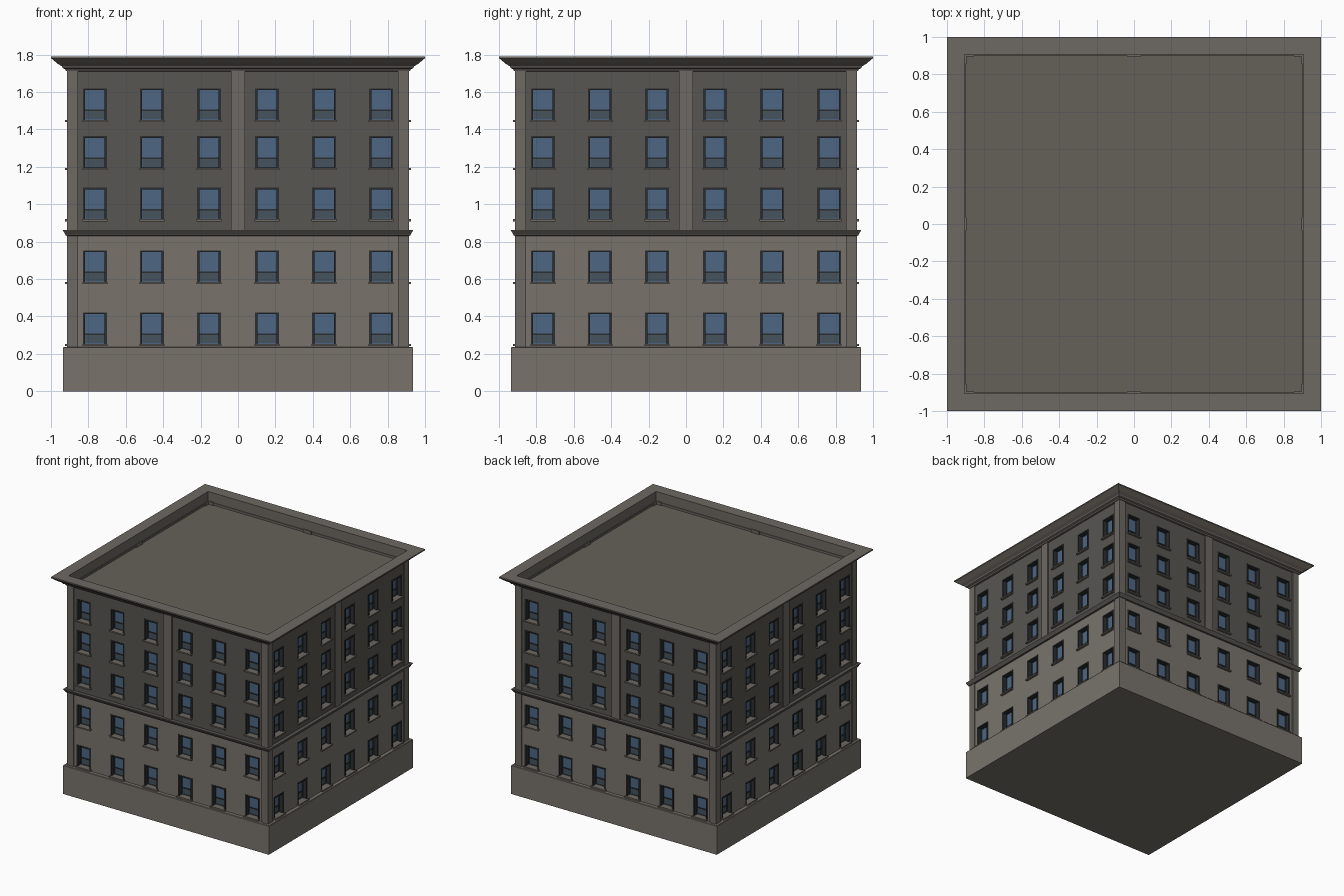
import bpy, bmesh
from math import pi
from mathutils import Matrix, Vector

if "Cube" in bpy.data.objects:
    bpy.data.objects.remove(bpy.data.objects["Cube"])


def mat(name, r, g, b):
    m = bpy.data.materials.new(name)
    m.diffuse_color = (r, g, b, 1)
    m.use_nodes = True
    m.node_tree.nodes["Principled BSDF"].inputs["Base Color"].default_value = m.diffuse_color
    return m


STONE = mat("light_stone", .19, .172, .148)
DARK = mat("dark_stone", .098, .092, .082)
TRIM = mat("trim_stone", .155, .14, .122)
ROOF = mat("roof_grey", .13, .12, .10)
FRAME = mat("window_frame", .025, .027, .03)
GLASS = mat("glass", .075, .135, .23)
SHADE = mat("lower_glass", .06, .085, .11)

W = 0.906                                   # wall half width
XS = [s * x for x in (.155, .46, .765) for s in (-1, 1)]
ROWS = [.245, .577, .913, 1.187, 1.443]     # window bottoms
HW, HH = .062, .177                         # window half width, height
BELT = .845


def finish(name, bm, mats):
    me = bpy.data.meshes.new(name)
    bm.to_mesh(me)
    bm.free()
    for m in mats:
        me.materials.append(m)
    ob = bpy.data.objects.new(name, me)
    bpy.context.collection.objects.link(ob)
    return ob


def box(bm, x0, x1, y0, y1, z0, z1, mi=0):
    c = Vector(((x0 + x1) / 2, (y0 + y1) / 2, (z0 + z1) / 2))
    m = Matrix.Translation(c) @ Matrix.Diagonal((x1 - x0, y1 - y0, z1 - z0, 1))
    for v in bmesh.ops.create_cube(bm, size=1, matrix=m)["verts"]:
        for f in v.link_faces:
            f.material_index = mi


def four_sides(name, bm, mats):
    """Repeat a front-side mesh around all four sides."""
    src = bm.verts[:] + bm.edges[:] + bm.faces[:]
    for k in (1, 2, 3):
        new = bmesh.ops.duplicate(bm, geom=src)["geom"]
        bmesh.ops.rotate(bm, verts=[g for g in new if isinstance(g, bmesh.types.BMVert)],
                         cent=(0, 0, 0), matrix=Matrix.Rotation(k * pi / 2, 3, 'Z'))
    bmesh.ops.remove_doubles(bm, verts=bm.verts, dist=1e-5)
    return finish(name, bm, mats)


def square_loft(name, profile, m, cap_start=False, cap_end=False):
    """Sweep a (half width, z) profile around a square."""
    bm = bmesh.new()
    rings = [[bm.verts.new((sx * r, sy * r, z)) for sx, sy in ((-1, -1), (1, -1), (1, 1), (-1, 1))]
             for r, z in profile]
    for a, b in zip(rings, rings[1:]):
        for i in range(4):
            j = (i + 1) % 4
            bm.faces.new((a[i], a[j], b[j], b[i]))
    if cap_start:
        bm.faces.new(rings[0][::-1])
    if cap_end:
        bm.faces.new(rings[-1])
    return finish(name, bm, [m])


# walls: a grid whose window cells are pushed inwards, then framed
bm = bmesh.new()
gx = sorted([-W, W] + [x + s * HW for x in XS for s in (-1, 1)])
gz = sorted([.23, BELT, 1.71] + [z + d for z in ROWS for d in (0, HH)])
grid = [[bm.verts.new((x, -W, z)) for x in gx] for z in gz]
holes = []
for j in range(len(gz) - 1):
    for i in range(len(gx) - 1):
        f = bm.faces.new((grid[j][i], grid[j][i + 1], grid[j + 1][i + 1], grid[j + 1][i]))
        f.material_index = 0 if gz[j] < BELT else 1
        if i % 2 and any(abs(gz[j] - z) < 1e-4 for z in ROWS):
            holes.append(f)
bm.normal_update()
glass = bmesh.ops.extrude_discrete_faces(bm, faces=holes)["faces"]
for f in glass:
    for e in f.edges:
        for g in e.link_faces:
            g.material_index = 2
    bmesh.ops.translate(bm, vec=(0, .035, 0), verts=f.verts)
bmesh.ops.inset_individual(bm, faces=glass, thickness=.012, depth=-.006)
for f in glass:
    f.material_index = 3
four_sides("walls", bm, [STONE, DARK, FRAME, GLASS])

# window sashes: meeting rail, shaded lower pane and surround
bm = bmesh.new()
for z in ROWS:
    for x in XS:
        y = -W + .041
        box(bm, x - .05, x + .05, y - .002, y + .004, z + .012, z + .058, 1)
        box(bm, x - .052, x + .052, y - .006, y + .004, z + .055, z + .063)
        for s in (-1, 1):
            box(bm, x + s * .058 - .006, x + s * .058 + .006, -W - .004, -W + .03, z, z + HH)
        box(bm, x - .064, x + .064, -W - .004, -W + .03, z + HH - .01, z + HH)
four_sides("window_sashes", bm, [FRAME, SHADE])

# window sills
bm = bmesh.new()
for z in ROWS:
    for x in XS:
        box(bm, x - .066, x + .066, -W - .019, -W + .034, z - .004, z + .007)
four_sides("window_sills", bm, [TRIM])

# corner and centre pilasters
bm = bmesh.new()
P = .915
for s in (-1, 1):
    for t in (-1, 1):
        a, b = sorted((s * .855, s * P))
        box(bm, a, b, -P, -W + .01, .23, 1.715) if t == 1 else None
box(bm, -.038, .038, -P, -W + .01, BELT, 1.715)
four_sides("pilasters", bm, [TRIM])

# plinth, belt course, cornice with parapet, roof
square_loft("plinth", [(.935, 0), (.935, .233), (.932, .237), (.88, .237)], STONE, cap_start=True)
square_loft("belt_course", [(.9, .83), (.92, .832), (.925, .842), (.935, .857), (.935, .862), (.9, .862)], DARK)
square_loft("cornice", [(.9, 1.71), (.92, 1.712), (.925, 1.722), (.937, 1.728), (.942, 1.738),
                        (.965, 1.752), (.995, 1.777), (1, 1.78), (1, 1.79), (.905, 1.79),
                        (.905, 1.69)], TRIM)
square_loft("roof", [(.905, 1.69)], ROOF, cap_end=True)
